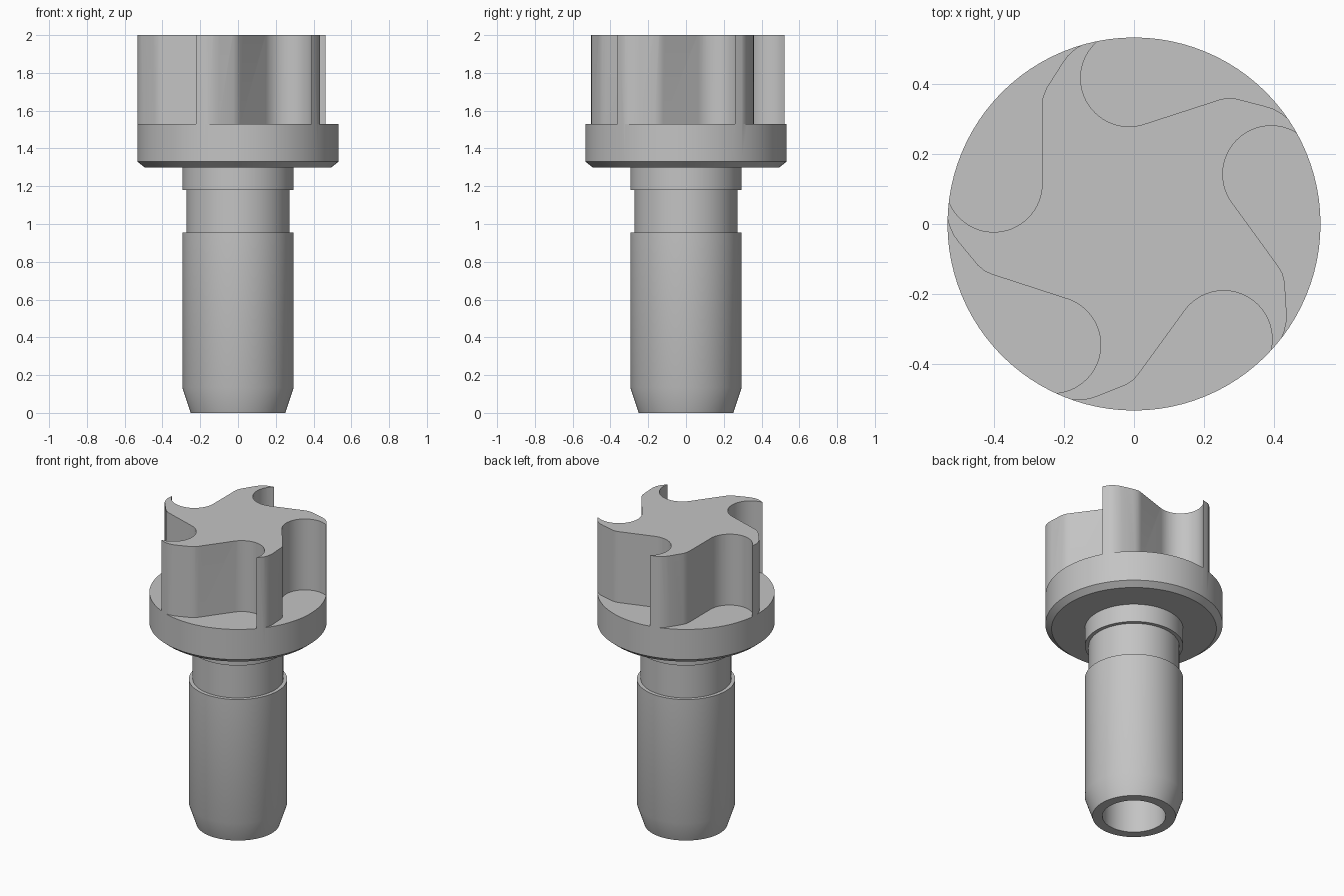
import bpy, bmesh
from math import cos, sin, radians, pi
from mathutils import Matrix, Vector

old = bpy.data.objects.get("Cube")
if old:
    bpy.data.objects.remove(old, do_unlink=True)

metal = bpy.data.materials.new("plain grey metal")
metal.use_nodes = True
grey = (0.55, 0.55, 0.55, 1)
metal.diffuse_color = grey
metal.node_tree.nodes["Principled BSDF"].inputs["Base Color"].default_value = grey


def make_object(name, bm):
    bmesh.ops.recalc_face_normals(bm, faces=bm.faces)
    mesh = bpy.data.meshes.new(name)
    bm.to_mesh(mesh)
    bm.free()
    mesh.materials.append(metal)
    obj = bpy.data.objects.new(name, mesh)
    bpy.context.collection.objects.link(obj)
    return obj


def lathe(name, profile, steps=96):
    bm = bmesh.new()
    verts = [bm.verts.new((r, 0, z)) for r, z in profile]
    edges = [bm.edges.new(pair) for pair in zip(verts, verts[1:])]
    bmesh.ops.spin(bm, geom=verts + edges, cent=(0, 0, 0), axis=(0, 0, 1),
                   angle=2 * pi, steps=steps)
    bmesh.ops.remove_doubles(bm, verts=bm.verts, dist=0.0005)
    return make_object(name, bm)


# Turned body: bored shaft, groove, collar, chamfered flange and head blank
FLOOR, TOP = 1.53, 2.0
body = lathe("impeller_body", [
    (0, 0.9), (0.19, 0.9), (0.19, 0), (0.25, 0),
    (0.295, 0.135), (0.295, 0.955), (0.272, 0.955), (0.272, 1.18),
    (0.295, 1.18), (0.295, 1.3), (0.495, 1.3), (0.532, 1.33),
    (0.532, TOP), (0, TOP)])

# Pocket outline: round end, straight flank, curved tip, then out past the rim
outline = [(-0.4 + 0.138 * cos(radians(a)), 0.115 + 0.138 * sin(radians(a)))
           for a in range(190, 361, 6)]
outline += [(-0.262, 0.34), (-0.26, 0.362), (-0.25, 0.387), (-0.205, 0.458),
            (-0.189, 0.48), (-0.168, 0.499), (-0.135, 0.52),
            (-0.3, 0.8), (-0.8, 0.4)]

# Five pockets around the head leave the curved vanes
bm = bmesh.new()
for i in range(5):
    turn = Matrix.Rotation(i * 2 * pi / 5, 3, "Z")
    face = bm.faces.new([bm.verts.new(turn @ Vector((x, y, FLOOR)))
                         for x, y in outline])
    grown = bmesh.ops.extrude_face_region(bm, geom=[face], use_keep_orig=True)
    bmesh.ops.translate(bm, vec=(0, 0, 0.6), verts=[
        v for v in grown["geom"] if isinstance(v, bmesh.types.BMVert)])
cutter = make_object("pocket_cutter", bm)
cutter.hide_render = True

cut = body.modifiers.new("pockets", "BOOLEAN")
cut.operation = "DIFFERENCE"
cut.solver = "EXACT"
cut.use_self = True
cut.object = cutter
bpy.ops.object.select_all(action="DESELECT")
bpy.context.view_layer.objects.active = body
body.select_set(True)
bpy.ops.object.modifier_apply(modifier=cut.name)
bpy.data.objects.remove(cutter, do_unlink=True)
bpy.ops.object.shade_smooth_by_angle(angle=radians(30))
